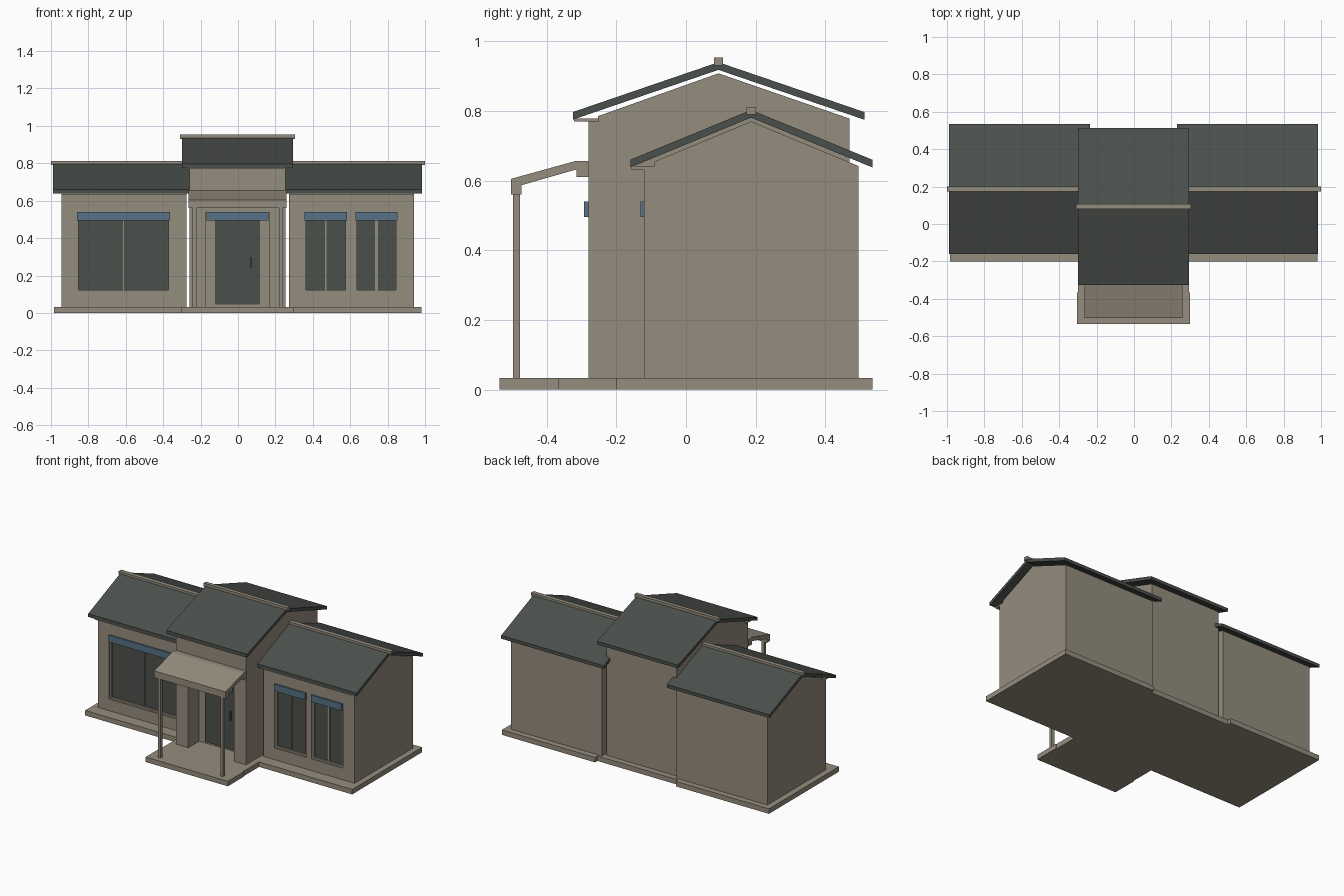
import bpy, bmesh

if "Cube" in bpy.data.objects:
    bpy.data.objects.remove(bpy.data.objects["Cube"])


def mat(name, col):
    m = bpy.data.materials.new(name)
    m.diffuse_color = (*col, 1)
    m.use_nodes = True
    m.node_tree.nodes["Principled BSDF"].inputs["Base Color"].default_value = m.diffuse_color
    return m


STONE = mat("warm_stone", (0.30, 0.265, 0.205))
SLATE = mat("dark_slate", (0.070, 0.080, 0.072))
BLUE = mat("muted_blue", (0.095, 0.165, 0.235))


def prism(name, pts, x0, x1, m):
    """Extrude a (y, z) outline along x."""
    bm = bmesh.new()
    f = bm.faces.new([bm.verts.new((x0, y, z)) for y, z in pts])
    r = bmesh.ops.extrude_face_region(bm, geom=[f])
    vs = [v for v in r["geom"] if isinstance(v, bmesh.types.BMVert)]
    bmesh.ops.translate(bm, verts=vs, vec=(x1 - x0, 0, 0))
    bmesh.ops.recalc_face_normals(bm, faces=bm.faces)
    me = bpy.data.meshes.new(name)
    bm.to_mesh(me)
    bm.free()
    me.materials.append(m)
    ob = bpy.data.objects.new(name, me)
    bpy.context.collection.objects.link(ob)
    return ob


def box(name, x0, x1, y0, y1, z0, z1, m=STONE):
    return prism(name, [(y0, z0), (y1, z0), (y1, z1), (y0, z1)], x0, x1, m)


def cut(wall, x0, x1, y0, y1, z0, z1):
    c = box(wall.name + "_cutter", x0, x1, y0, y1, z0, z1)
    c.hide_render = True
    c.hide_viewport = True
    c.display_type = 'WIRE'
    b = wall.modifiers.new("opening", 'BOOLEAN')
    b.operation = 'DIFFERENCE'
    b.solver = 'EXACT'
    b.object = c


def roof(name, x0, x1, front, ridge, back, t):
    """Thin two-slope roof; front, ridge and back are top (y, z) points."""
    top = [front, ridge, back]
    prism(name, top + [(y, z - t) for y, z in reversed(top)], x0, x1, SLATE)


FLOOR = 0.033

# Base slabs
box("left_base", -0.985, -0.30, -0.20, 0.535, 0, FLOOR)
box("right_base", 0.295, 0.98, -0.20, 0.535, 0, FLOOR)
box("center_base", -0.30, 0.295, -0.365, 0.51, 0, FLOOR)
box("porch_base", -0.305, 0.30, -0.535, -0.365, 0, FLOOR)


def window(wall, x0, x1, bar):
    """Recessed glass with frame, central bar and blue head panel."""
    z0, z1, y = 0.11, 0.54, -0.12
    cut(wall, x0, x1, y - 0.05, y + 0.025, z0, z1)
    box("window_glass", x0 + 0.005, x1 - 0.005, y + 0.019, y + 0.027, z0 + 0.005, z1, SLATE)
    for a, b in ((x0, x0 + 0.012), (x1 - 0.012, x1)):
        box("window_jamb", a, b, y + 0.008, y + 0.026, z0, z1)
    box("window_sill", x0, x1, y + 0.008, y + 0.026, z0, z0 + 0.012)
    c = (x0 + x1) / 2
    box("window_bar", c - bar / 2, c + bar / 2, y + 0.012, y + 0.026, z0, z1)
    box("window_head_panel", x0 + 0.003, x1 - 0.003, y - 0.01, y + 0.018, 0.495, 0.54, BLUE)


# Side wings: walls, gables, eaves, roofs and ridge caps
for side, w0, w1, r0, r1, c0, c1, wins in (
        ("left", -0.945, -0.275, -0.99, -0.235, -1.0, -0.235, [(-0.865, -0.36, 0.006)]),
        ("right", 0.272, 0.942, 0.23, 0.985, 0.23, 1.0,
         [(0.352, 0.587, 0.008), (0.624, 0.857, 0.018)])):
    wall = box(side + "_wing_wall", w0, w1, -0.12, 0.495, FLOOR, 0.637)
    prism(side + "_gable", [(-0.09, 0.637), (-0.09, 0.655), (0.187, 0.77), (0.495, 0.642), (0.495, 0.637)],
          w0, w1, STONE)
    box(side + "_eave_board", w0, w1, -0.157, -0.09, 0.632, 0.642)
    roof(side + "_roof", r0, r1, (-0.16, 0.66), (0.187, 0.803), (0.535, 0.66), 0.022)
    box(side + "_ridge_cap", c0, c1, 0.173, 0.201, 0.79, 0.812)
    for x0, x1, bar in wins:
        window(wall, x0, x1, bar)

# Center block with recessed entrance
wall = box("center_wall", -0.26, 0.255, -0.28, 0.47, FLOOR, 0.773)
cut(wall, -0.17, 0.165, -0.35, -0.165, FLOOR - 0.02, 0.54)
prism("center_gable", [(-0.253, 0.773), (-0.253, 0.785), (0.093, 0.908), (0.47, 0.778), (0.47, 0.773)],
      -0.26, 0.255, STONE)
box("center_eave_board", -0.265, 0.26, -0.322, -0.25, 0.77, 0.778)
roof("center_roof", -0.30, 0.295, (-0.325, 0.797), (0.093, 0.94), (0.512, 0.797), 0.022)
box("center_ridge_cap", -0.31, 0.305, 0.081, 0.106, 0.93, 0.953)

# Door
box("door", -0.123, 0.118, -0.173, -0.164, 0.045, 0.52, SLATE)
box("door_handle", 0.066, 0.072, -0.185, -0.172, 0.24, 0.30, SLATE)
box("door_head_panel", -0.168, 0.163, -0.293, -0.27, 0.495, 0.54, BLUE)

# Porch roof and posts
prism("porch_roof", [(-0.503, 0.56), (-0.503, 0.605), (-0.315, 0.657), (-0.28, 0.657), (-0.28, 0.61),
                     (-0.315, 0.61), (-0.315, 0.632), (-0.472, 0.587), (-0.472, 0.56)], -0.265, 0.26, STONE)
for x in (-0.232, 0.228):
    box("porch_post", x - 0.01, x + 0.01, -0.497, -0.477, FLOOR, 0.57)
